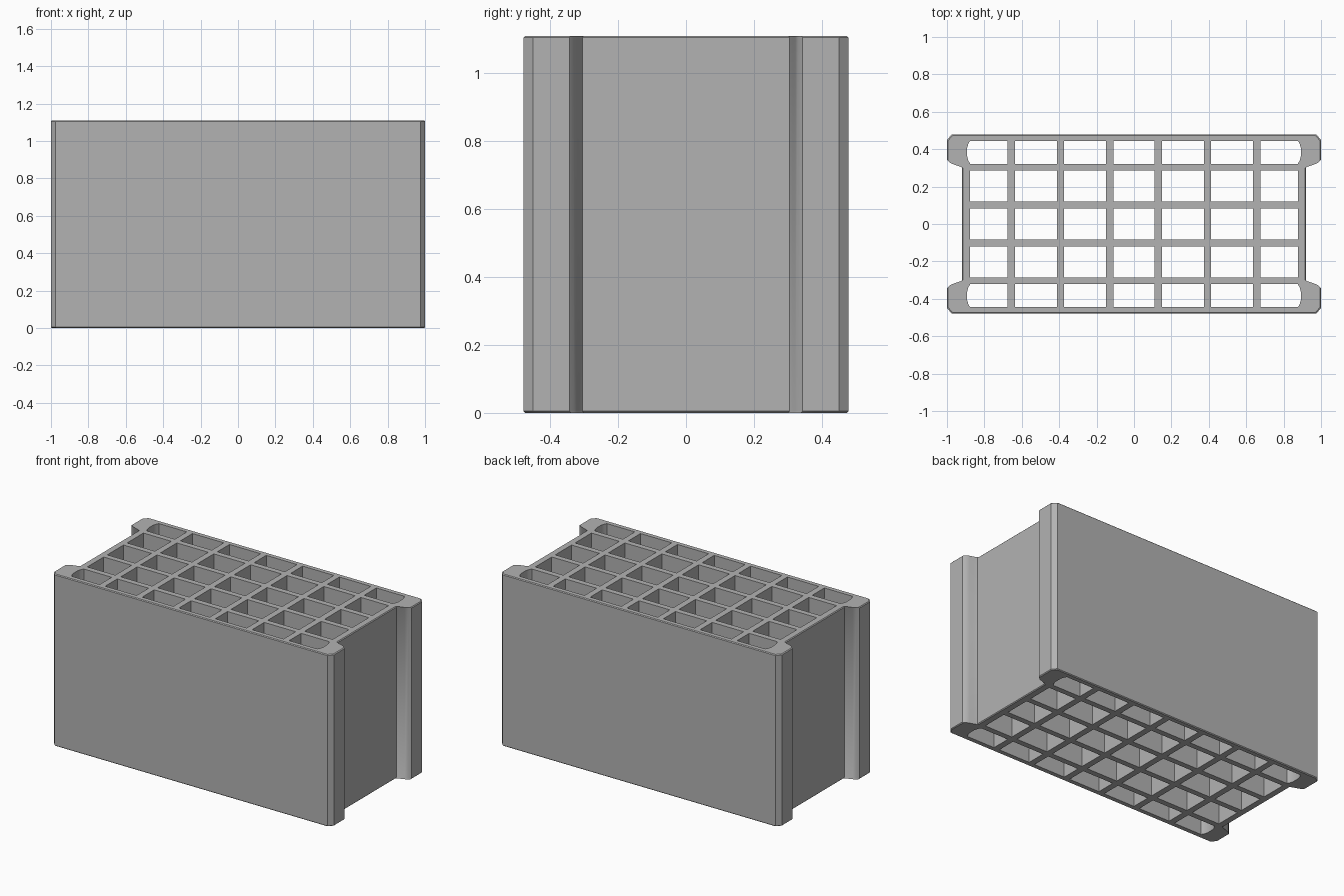
import bpy, bmesh, math

if "Cube" in bpy.data.objects:
    bpy.data.objects.remove(bpy.data.objects["Cube"])

HEIGHT = 1.11
EDGE = 0.005  # tiny chamfer around the outer top and bottom rims
curve = bpy.data.curves.new("block_profile", 'CURVE')
curve.dimensions = '2D'
curve.fill_mode = 'BOTH'
curve.extrude = HEIGHT / 2


def add_loop(points):
    s = curve.splines.new('POLY')
    s.points.add(len(points) - 1)
    for p, (x, y) in zip(s.points, points):
        p.co = (x, y, 0, 1)
    s.use_cyclic_u = True


# Outer outline: one quarter mirrored into four (chamfered flanges, recessed ends)
quarter = [(0.92, 0.305), (0.94, 0.314), (0.965, 0.322), (0.985, 0.330),
           (1.0, 0.343), (1.0, 0.45), (0.975, 0.478)]
half = quarter + [(-x, y) for x, y in reversed(quarter)]
add_loop(half + [(-x, -y) for x, y in half])

# Grid of through cells: 7 columns by 5 rows
cols = [(-0.11, 0.11), (0.15, 0.373), (0.413, 0.637), (0.677, 0.876)]
cols += [(-b, -a) for a, b in cols[1:]]
rows = [(-0.083, 0.083), (0.119, 0.286), (0.322, 0.446)]
rows += [(-b, -a) for a, b in rows[1:]]
bulge = [(0.0, 0.0), (0.010, 0.14), (0.016, 0.32),
         (0.016, 0.68), (0.010, 0.86), (0.0, 1.0)]
for x0, x1 in cols:
    for y0, y1 in rows:
        right, left = [(x1, y0), (x1, y1)], [(x0, y1), (x0, y0)]
        # Corner cells bulge outwards at their end wall
        if abs(y0 + y1) > 0.6:
            h = y1 - y0
            if x1 > 0.85:
                right = [(x1 + d, y0 + t * h) for d, t in bulge]
            if x0 < -0.85:
                left = [(x0 - d, y1 - t * h) for d, t in bulge]
        add_loop(right + left)

# Convert the extruded profile to a clean mesh standing on the ground
tmp = bpy.data.objects.new("profile_tmp", curve)
bpy.context.collection.objects.link(tmp)
bpy.context.view_layer.update()
mesh = bpy.data.meshes.new_from_object(
    tmp.evaluated_get(bpy.context.evaluated_depsgraph_get()))
bpy.data.objects.remove(tmp)

bm = bmesh.new()
bm.from_mesh(mesh)
bmesh.ops.remove_doubles(bm, verts=bm.verts, dist=0.0005)
bmesh.ops.translate(bm, verts=bm.verts, vec=(0, 0, HEIGHT / 2))

# Outer rim chamfer: cut the walls near both ends, pull the end outline inwards
for z in (EDGE, HEIGHT - EDGE):
    bmesh.ops.bisect_plane(bm, geom=bm.verts[:] + bm.edges[:] + bm.faces[:],
                           plane_co=(0, 0, z), plane_no=(0, 0, 1))
for v in bm.verts:
    on_end = min(v.co.z, HEIGHT - v.co.z) < EDGE / 2
    on_outline = any(abs(abs(v.co.x) - x) + abs(abs(v.co.y) - y) < 0.001
                     for x, y in quarter)
    if on_end and on_outline:
        v.co.x -= math.copysign(EDGE, v.co.x)
        v.co.y -= math.copysign(EDGE, v.co.y)
bmesh.ops.recalc_face_normals(bm, faces=bm.faces)
bm.to_mesh(mesh)
bm.free()

block = bpy.data.objects.new("hollow_block", mesh)
bpy.context.collection.objects.link(block)

# Dark grey surface
grey = bpy.data.materials.new("dark_grey")
grey.diffuse_color = (0.45, 0.45, 0.45, 1)
grey.use_nodes = True
grey.node_tree.nodes["Principled BSDF"].inputs["Base Color"].default_value = grey.diffuse_color
mesh.materials.clear()
mesh.materials.append(grey)

bpy.context.view_layer.objects.active = block
block.select_set(True)
bpy.ops.object.shade_smooth_by_angle(angle=math.radians(30))
